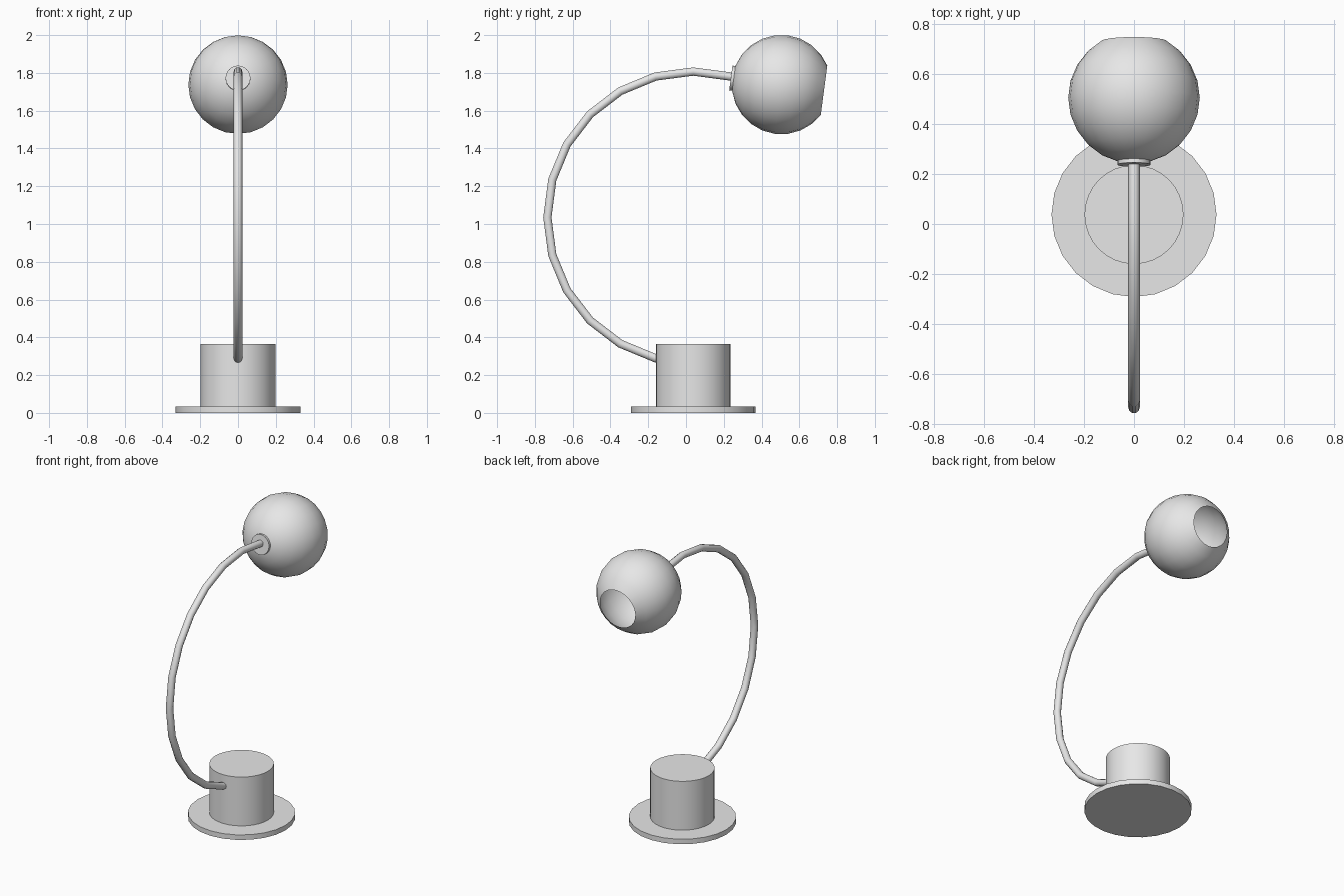
import bpy
import bmesh
from math import cos, sin, radians
from mathutils import Matrix, Vector

cube = bpy.data.objects.get("Cube")
if cube:
    bpy.data.objects.remove(cube, do_unlink=True)

grey = bpy.data.materials.new("light_grey")
grey.use_nodes = True
grey.diffuse_color = (0.8, 0.8, 0.8, 1)
grey.node_tree.nodes["Principled BSDF"].inputs["Base Color"].default_value = grey.diffuse_color

BASE_Y = 0.038
TILT = radians(-97.5)  # turns +z towards the back, slightly downwards
HEAD = Vector((0, 0.505, 1.738))
HEAD_R = 0.263


def add_object(name, data):
    obj = bpy.data.objects.new(name, data)
    bpy.context.collection.objects.link(obj)
    data.materials.append(grey)
    return obj


def finish(name, bm, matrix):
    bm.transform(matrix)
    mesh = bpy.data.meshes.new(name)
    bm.to_mesh(mesh)
    bm.free()
    mesh.shade_smooth()
    mesh.set_sharp_from_angle(angle=radians(35))
    return add_object(name, mesh)


def cylinder(name, radius, depth, sides, matrix):
    bm = bmesh.new()
    bmesh.ops.create_cone(bm, cap_ends=True, segments=sides, radius1=radius,
                          radius2=radius, depth=depth, matrix=matrix)
    return finish(name, bm, Matrix())


# Base: wide foot plate and drum
cylinder("foot_plate", 0.33, 0.034, 24, Matrix.Translation((0, BASE_Y, 0.017)))
cylinder("base_drum", 0.198, 0.345, 32, Matrix.Translation((0, BASE_Y, 0.1925)))

# Arm: round tube along a half circle from the drum to the head
curve = bpy.data.curves.new("arched_arm", "CURVE")
curve.dimensions = "3D"
curve.bevel_depth = 0.023
curve.bevel_resolution = 3
curve.use_fill_caps = True
angles = [radians(a) for a in range(75, 271, 15)]
spline = curve.splines.new("POLY")
spline.points.add(len(angles) - 1)
for point, a in zip(spline.points, angles):
    point.co = (0, BASE_Y + 0.772 * cos(a), 1.035 + 0.772 * sin(a), 1)
spline.use_smooth = True
add_object("arched_arm", curve)

# Head: hollow globe shade with a round opening at the back
tilt = Matrix.Rotation(TILT, 4, "X")
bm = bmesh.new()
bmesh.ops.create_uvsphere(bm, u_segments=24, v_segments=12, radius=HEAD_R)
rim = HEAD_R * cos(radians(30))
bmesh.ops.delete(bm, geom=[v for v in bm.verts if v.co.z > rim + 0.005], context="VERTS")
finish("globe_shade", bm, Matrix.Translation(HEAD) @ tilt)

# Collar joining arm and shade
collar_at = HEAD + tilt @ Vector((0, 0, -HEAD_R + 0.004))
cylinder("shade_collar", 0.066, 0.022, 24, Matrix.Translation(collar_at) @ tilt)
